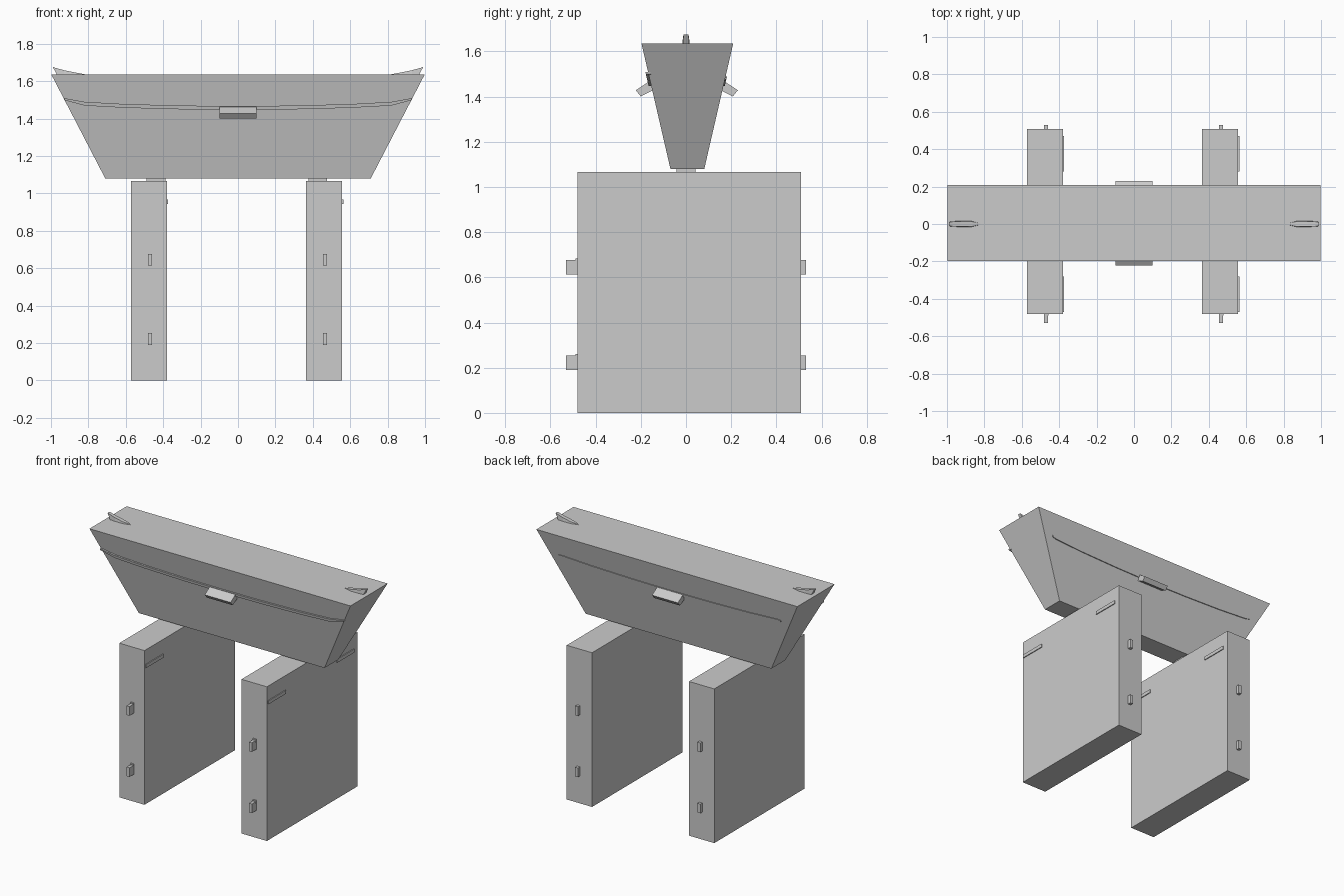
import bpy, bmesh

if "Cube" in bpy.data.objects:
    bpy.data.objects.remove(bpy.data.objects["Cube"])


def loft(name, rings):
    """Solid through equal-length closed rings, capped at both ends."""
    bm = bmesh.new()
    vs = [[bm.verts.new(p) for p in r] for r in rings]
    n = len(rings[0])
    for a, b in zip(vs, vs[1:]):
        for i in range(n):
            j = (i + 1) % n
            bm.faces.new((a[i], a[j], b[j], b[i]))
    bm.faces.new(vs[0])
    bm.faces.new(vs[-1])
    bmesh.ops.recalc_face_normals(bm, faces=bm.faces)
    me = bpy.data.meshes.new(name)
    bm.to_mesh(me)
    bm.free()
    ob = bpy.data.objects.new(name, me)
    bpy.context.collection.objects.link(ob)
    return ob


def rect(x0, x1, y0, y1, z):
    return [(x0, y0, z), (x1, y0, z), (x1, y1, z), (x0, y1, z)]


def box(name, x0, x1, y0, y1, z0, z1):
    return loft(name, [rect(x0, x1, y0, y1, z0), rect(x0, x1, y0, y1, z1)])


# Roof body, flaring upward
Z0, Z1, YC = 1.08, 1.635, 0.006
loft("roof_body", [rect(-0.71, 0.71, -0.069, 0.081, Z0),
                   rect(-0.998, 0.998, YC - 0.203, YC + 0.203, Z1)])


def wall(z):
    """Half depth of the roof body at height z."""
    return 0.075 + 0.128 * (z - Z0) / (Z1 - Z0)


# Slab legs with neck, front and back pegs, and side bars
for side, x0, x1, px, nx in (("left", -0.572, -0.379, -0.47, -0.438),
                             ("right", 0.363, 0.557, 0.466, 0.427)):
    box(side + "_slab", x0, x1, -0.48, 0.508, 0, 1.066)
    box(side + "_neck", nx - 0.05, nx + 0.05, -0.043, 0.042, 1.05, 1.09)
    for z in (0.19, 0.613):
        box(side + "_front_peg", px - 0.011, px + 0.011, -0.53, -0.45, z, z + 0.063)
        box(side + "_front_peg_cap", px - 0.012, px + 0.012, -0.488, -0.45, z + 0.05, z + 0.071)
        box(side + "_back_peg", px - 0.011, px + 0.011, 0.48, 0.53, z, z + 0.063)
    for y in (-0.47, 0.28):
        box(side + "_side_bar", x1 - 0.02, x1 + 0.006, y, y + 0.19, 0.943, 0.967)

# Curved trim strips on the front and back of the roof
half = [(0, 1.456), (0.3, 1.459), (0.6, 1.467), (0.82, 1.479)]
for name, s, out, end in (("front_trim", -1, 0.012, (0.931, 1.504)),
                          ("back_trim", 1, 0.006, (0.85, 1.482))):
    pts = half + [end]
    pts = [(-x, z) for x, z in reversed(pts[1:])] + pts
    rings = []
    for x, z in pts:
        h = 0.005 if abs(x) > 0.83 else 0.01
        rings.append([(x, YC + s * (wall(z + dz) + d), z + dz)
                      for dz, d in ((-h, -0.01), (-h, out), (h, out), (h, -0.01))])
    loft(name, rings)

# Tilted plaque in the middle of each side
for name, s in (("front_plaque", -1), ("back_plaque", 1)):
    prof = [(0.14, 1.468), (0.168, 1.466), (0.226, 1.428), (0.204, 1.401), (0.14, 1.433)]
    loft(name, [[(x, YC * 0.6 + s * y, z) for y, z in prof] for x in (-0.099, 0.099)])

# Upturned roof-end fins, tapering inward to a point
for name, s in (("left_fin", -1), ("right_fin", 1)):
    rings = []
    for x, zt, dx, w in ((0.82, 1.637, 0, 0.003), (0.87, 1.646, 0, 0.017),
                         (0.93, 1.658, 0, 0.017), (0.99, 1.675, -0.024, 0.014)):
        rings.append([(s * (x + dx), -w, 1.63), (s * (x + dx), w, 1.63),
                      (s * x, w * 0.8, zt), (s * x, -w * 0.8, zt)])
    loft(name, rings)
